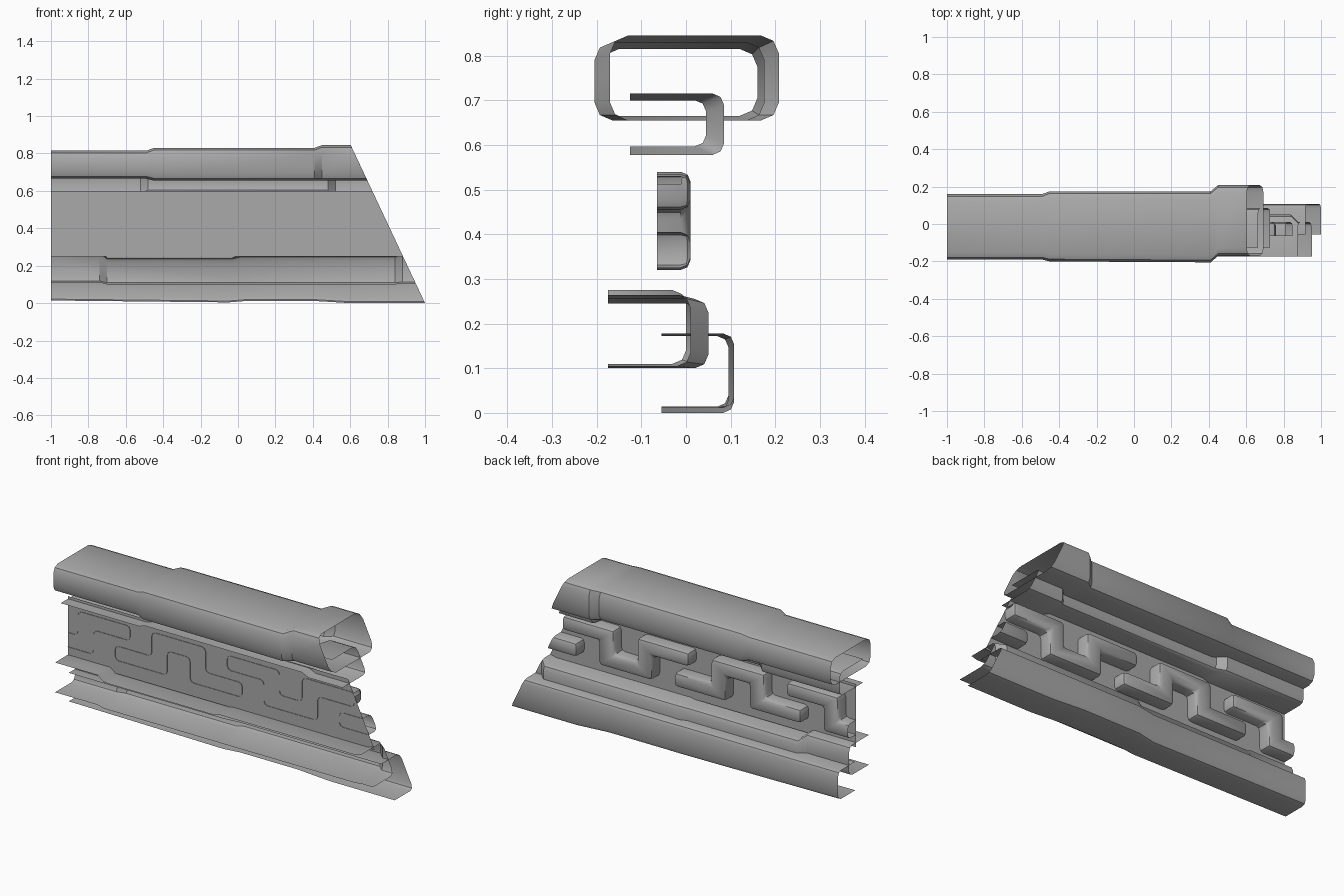
import bpy, bmesh
from mathutils import Vector

cube = bpy.data.objects.get("Cube")
if cube:
    bpy.data.objects.remove(cube)

grey = bpy.data.materials.new("plain_grey")
grey.use_nodes = True
grey.diffuse_color = (0.4, 0.4, 0.4, 1)
grey.node_tree.nodes["Principled BSDF"].inputs["Base Color"].default_value = (0.4, 0.4, 0.4, 1)


def finish(bm, name):
    """Trim both ends (square at the start, slanted at the far end) and shade."""
    for point, normal in (((-1, 0, 0), (-1, 0, 0)), ((1, 0, 0), (1, 0, 0.47))):
        bmesh.ops.bisect_plane(bm, geom=bm.verts[:] + bm.edges[:] + bm.faces[:],
                               plane_co=Vector(point), plane_no=Vector(normal).normalized(),
                               clear_outer=True)
    mesh = bpy.data.meshes.new(name)
    bm.to_mesh(mesh)
    bm.free()
    mesh.materials.append(grey)
    obj = bpy.data.objects.new(name, mesh)
    bpy.context.collection.objects.link(obj)
    bpy.ops.object.select_all(action='DESELECT')
    obj.select_set(True)
    bpy.context.view_layer.objects.active = obj
    bpy.ops.object.shade_smooth_by_angle(angle=0.6)


def corner(y, z, dy, dz, c):
    """Three points rounding a corner, from the z side to the y side."""
    return [(y - dy * c, z), (y - dy * c * 0.3, z - dz * c * 0.3), (y, z - dz * c)]


def tube_profile(y0, y1, z0, z1, c):
    return (corner(y1, z1, 1, 1, c) + corner(y1, z0, 1, -1, c)[::-1]
            + corner(y0, z0, -1, -1, c) + corner(y0, z1, -1, 1, c)[::-1])


def channel_profile(y0, y1, z0, z1, c):
    return [(y0, z1)] + corner(y1, z1, 1, 1, c) + corner(y1, z0, 1, -1, c)[::-1] + [(y0, z0)]


def rail(name, profile, sections, c, closed=False):
    """Loft a profile through sections of (x, y0, y1, z0, z1)."""
    bm = bmesh.new()
    rings = [[bm.verts.new((s[0], y, z)) for y, z in profile(*s[1:], c)] for s in sections]
    n = len(rings[0])
    for a, b in zip(rings, rings[1:]):
        for i in range(n if closed else n - 1):
            j = (i + 1) % n
            bm.faces.new((a[i], a[j], b[j], b[i]))
    finish(bm, name)


# Stepped rails
rail("top_rail", tube_profile, [
    (-1, -.19, .16, .665, .815), (-.49, -.19, .16, .665, .815),
    (-.45, -.2, .175, .655, .83), (.41, -.205, .175, .655, .83),
    (.45, -.17, .208, .655, .845), (1.1, -.17, .208, .655, .845)], .04, True)
rail("upper_channel", channel_profile, [
    (-1, -.125, .08, .585, .715), (-.52, -.125, .08, .585, .715),
    (-.48, -.125, .045, .597, .7), (.48, -.125, .045, .597, .7),
    (.52, -.125, .085, .578, .715), (1.1, -.125, .085, .578, .715)], .025)
rail("lower_channel", channel_profile, [
    (-1, -.175, 0, .11, .275), (-.74, -.175, 0, .11, .275),
    (-.7, -.175, .03, .1, .245), (-.03, -.175, .03, .1, .245),
    (.01, -.175, .05, .1, .255), (.84, -.175, .05, .1, .255),
    (.88, -.175, .01, .105, .265), (1.1, -.175, .01, .105, .265)], .03)
rail("bottom_channel", channel_profile, [
    (-1, -.055, .095, .014, .172), (-.05, -.055, .095, .004, .172),
    (.05, -.055, .108, .012, .178), (.4, -.055, .108, .012, .178),
    (.6, -.055, .108, 0, .178), (1.1, -.055, .108, 0, .178)], .025)

# Flat wall panel
bm = bmesh.new()
bm.faces.new([bm.verts.new((x, -.062, z)) for x, z in
              ((-1, .25), (1.1, .25), (1.1, .6), (-1, .6))])
finish(bm, "wall_panel")


def key_block(name, cx, flip):
    """Raised meander block: two low arms and a high bridge, or the reverse."""
    end, outer, inner = .39, .165, .07
    half = [(end, -.105), (end, -.025), (outer, -.025), (outer, .11)]
    low = [(inner, .03), (inner, -.105)]
    outline = half + [(-x, z) for x, z in half[::-1]] + [(-x, z) for x, z in low[::-1]] + low
    bm = bmesh.new()
    base = bm.faces.new([bm.verts.new((cx + x, -.065, .43 + z * flip)) for x, z in outline])
    base_edges = set(base.edges)
    top = bmesh.ops.extrude_face_region(bm, geom=[base], use_keep_orig=True)
    for v in [g for g in top["geom"] if isinstance(g, bmesh.types.BMVert)]:
        v.co.y = .01
    edges = [e for e in bm.edges if max(v.co.y for v in e.verts) > 0]
    bmesh.ops.bevel(bm, geom=edges, offset=.022, segments=2, profile=.5, affect='EDGES')
    under = [f for f in bm.faces if all(v.co.y < -.06 for v in f.verts)]
    bmesh.ops.recalc_face_normals(bm, faces=bm.faces[:])
    bmesh.ops.delete(bm, geom=under, context='FACES')
    finish(bm, name)


# Interlocking blocks on the back of the panel
for i in range(4):
    key_block(f"key_block_{i + 1}", -1.007 + .688 * i, 1 if i % 2 else -1)
